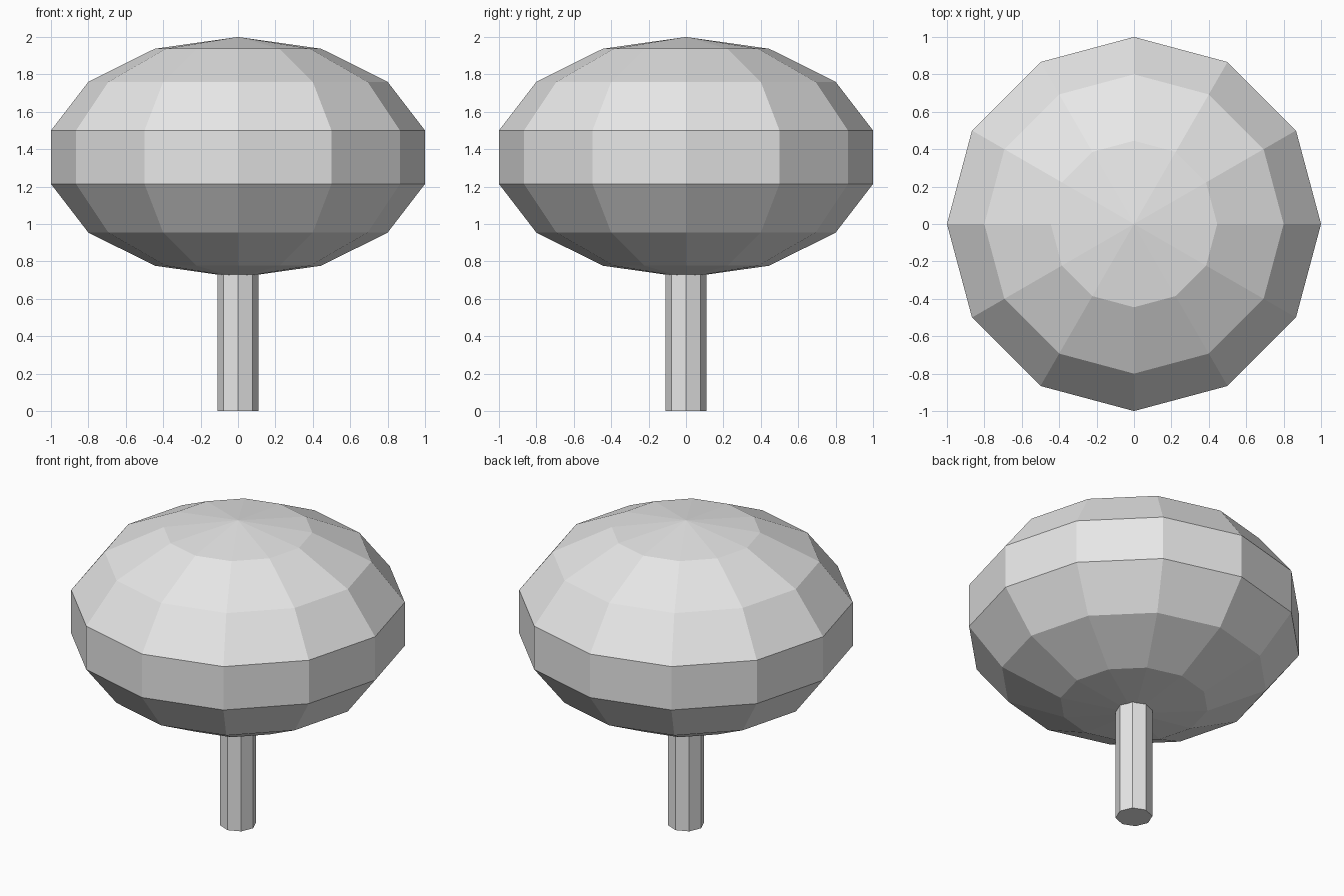
import bpy
import bmesh
from math import cos, sin, tau

cube = bpy.data.objects.get("Cube")
if cube:
    bpy.data.objects.remove(cube, do_unlink=True)

# Single flat colour
grey = bpy.data.materials.new("light_grey")
grey.use_nodes = True
colour = (0.8, 0.8, 0.8, 1.0)
grey.diffuse_color = colour
grey.node_tree.nodes["Principled BSDF"].inputs["Base Color"].default_value = colour


def lathe(name, profile, sides):
    """Faceted solid from (radius, height) points, listed bottom to top."""
    bm = bmesh.new()
    rings = []
    for r, z in profile:
        count = sides if r else 1
        rings.append([bm.verts.new((r * cos(tau * i / sides), r * sin(tau * i / sides), z))
                      for i in range(count)])
    for low, high in zip(rings, rings[1:]):
        for i in range(sides):
            j = (i + 1) % sides
            corners = [low[i % len(low)], low[j % len(low)],
                       high[j % len(high)], high[i % len(high)]]
            bm.faces.new(list(dict.fromkeys(corners)))
    # Close open ends
    for ring in (rings[0], rings[-1]):
        if len(ring) > 1:
            bm.faces.new(ring)
    bmesh.ops.recalc_face_normals(bm, faces=bm.faces)
    mesh = bpy.data.meshes.new(name)
    bm.to_mesh(mesh)
    bm.free()
    mesh.materials.append(grey)
    obj = bpy.data.objects.new(name, mesh)
    bpy.context.collection.objects.link(obj)
    return obj


# Rounded canopy: upper and lower domes mirror each other around a straight band
dome = [(1.0, 1.5), (0.8, 1.76), (0.445, 1.937), (0, 2.0)]
middle = 1.357
lower = [(r, 2 * middle - z) for r, z in reversed(dome)]
lathe("canopy", lower + dome, 12)

# Straight stem, its top tucked just inside the canopy
lathe("stem", [(0.11, 0), (0.11, 0.74)], 8)
